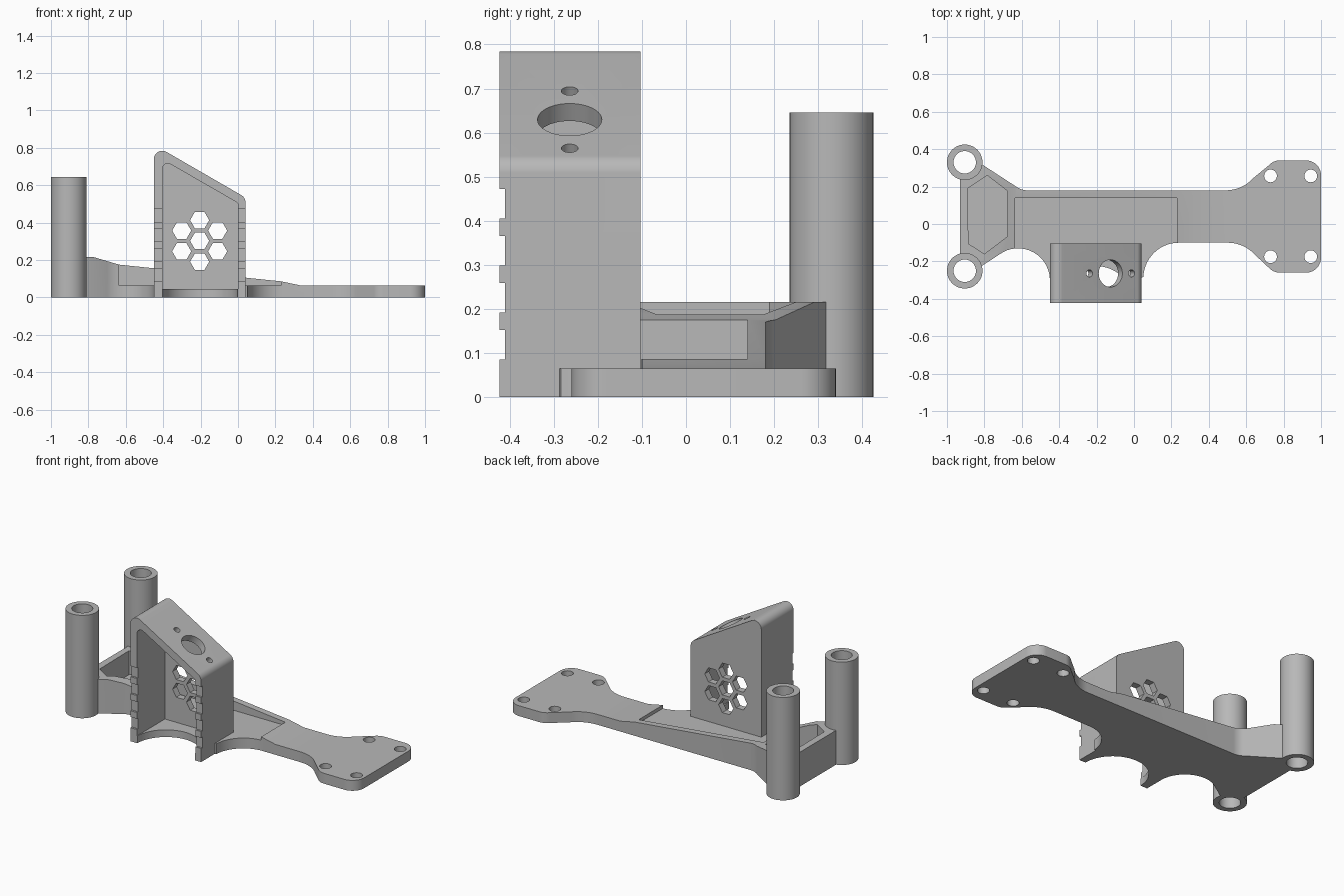
import bpy, bmesh
from math import sin, cos, radians
from mathutils import Matrix

if "Cube" in bpy.data.objects:
    bpy.data.objects.remove(bpy.data.objects["Cube"], do_unlink=True)

grey = bpy.data.materials.new("plain grey")
grey.use_nodes = True
colour = (0.48, 0.48, 0.48, 1)
grey.diffuse_color = colour
grey.node_tree.nodes["Principled BSDF"].inputs["Base Color"].default_value = colour


def arc(cx, cy, r, a0, a1, n=14):
    angles = [radians(a0 + (a1 - a0) * i / n) for i in range(n + 1)]
    return [(cx + r * cos(a), cy + r * sin(a)) for a in angles]


def prism(name, points, low, high, axis="Z"):
    """Extrude an outline along Z, or an XZ outline along Y."""
    bm = bmesh.new()
    place = (lambda p: (p[0], p[1], low)) if axis == "Z" else (lambda p: (p[0], low, p[1]))
    face = bm.faces.new([bm.verts.new(place(p)) for p in points])
    new = bmesh.ops.extrude_face_region(bm, geom=[face])["geom"]
    step = (0, 0, high - low) if axis == "Z" else (0, high - low, 0)
    bmesh.ops.translate(bm, vec=step, verts=[g for g in new if isinstance(g, bmesh.types.BMVert)])
    bmesh.ops.recalc_face_normals(bm, faces=bm.faces)
    mesh = bpy.data.meshes.new(name)
    bm.to_mesh(mesh)
    bm.free()
    obj = bpy.data.objects.new(name, mesh)
    bpy.context.collection.objects.link(obj)
    mesh.materials.append(grey)
    return obj


def box(x0, x1, y0, y1, z0, z1):
    return prism("cutter", [(x0, y0), (x1, y0), (x1, y1), (x0, y1)], z0, z1)


def disc(x, y, r, z0, z1, n=48, name="cutter"):
    return prism(name, arc(x, y, r, 0, 360, n)[:-1], z0, z1)


def combine(obj, cutter, operation="DIFFERENCE"):
    cutter.hide_render = True
    mod = obj.modifiers.new("cut", "BOOLEAN")
    mod.operation, mod.object, mod.solver = operation, cutter, "EXACT"
    bpy.context.view_layer.objects.active = obj
    bpy.ops.object.modifier_apply(modifier=mod.name)
    bpy.data.objects.remove(cutter, do_unlink=True)


def finish(obj):
    bpy.ops.object.select_all(action="DESELECT")
    obj.select_set(True)
    bpy.context.view_layer.objects.active = obj
    bpy.ops.object.shade_smooth_by_angle(angle=radians(28))


POST_X, POST_YS = -0.905, (-0.25, 0.33)

# Base plate: curved outline, notched where the tower stands
outline = [(-0.93, 0.33), (-0.93, -0.25), (-0.83, -0.235)]
outline += arc(-0.62, -0.3, 0.17, 118, 3)
outline += [(-0.44, -0.29), (-0.44, -0.12), (0.03, -0.12), (0.03, -0.29)]
outline += arc(0.24, -0.29, 0.19, 178, 90)
outline += arc(0.5, -0.3, 0.2, 90, 42)
outline += arc(0.78, -0.18, 0.08, 222, 270)
outline += arc(0.92, -0.18, 0.08, 270, 360)
outline += arc(0.92, 0.26, 0.08, 0, 90)
outline += arc(0.78, 0.26, 0.08, 90, 138)
outline += arc(0.49, 0.38, 0.2, 318, 270)
outline += arc(-0.57, 0.28, 0.1, 270, 234, 8)
outline += [(-0.83, 0.33)]
base = prism("base_plate", outline, 0, 0.3)

# Sloping top of the plate
slope = [(-1.1, -0.1), (1.1, -0.1), (1.1, 0.065), (0.33, 0.065), (0.23, 0.086),
         (-0.635, 0.175), (-0.77, 0.215), (-1.1, 0.215)]
combine(base, prism("cutter", slope, -1, 1, "Y"), "INTERSECT")

# Long pocket open to the front, and the closed pocket between the posts
combine(base, box(-0.635, 0.23, -0.6, 0.14, 0.065, 0.4))
pocket = [(-0.89, 0.19), (-0.885, -0.105), (-0.8, -0.16), (-0.675, -0.065),
          (-0.675, 0.175), (-0.785, 0.26)]
combine(base, prism("cutter", pocket, 0.065, 0.4))

# Screw holes and post bores
for x in (0.73, 0.945):
    for y in (-0.175, 0.257):
        combine(base, disc(x, y, 0.034, -0.1, 0.3, 28))
for y in POST_YS:
    combine(base, disc(POST_X, y, 0.06, -0.1, 0.4))
finish(base)

# Hollow posts
for name, y in zip(("front_post", "back_post"), POST_YS):
    post = disc(POST_X, y, 0.095, 0, 0.645, name=name)
    combine(post, disc(POST_X, y, 0.06, -0.1, 0.8))
    finish(post)

# Tower shell with slanted roof
shell = [(0.04, 0), (-0.45, 0)] + arc(-0.405, 0.739, 0.045, 180, 60) + arc(-0.005, 0.508, 0.045, 60, 0)
tower = prism("sensor_tower", shell, -0.423, -0.103, "Y")
inside = [(0, 0.045), (-0.405, 0.045)] + arc(-0.375, 0.686, 0.03, 180, 60) + arc(-0.015, 0.496, 0.015, 60, 0, 5)
combine(tower, prism("cutter", inside, -0.6, -0.145, "Y"))

# Rounded cut in the tower floor
combine(tower, disc(-0.2025, -0.425, 0.2, -0.1, 0.1, 64))

# Notches down the front edges of the side walls
for i in range(4):
    z = 0.085 + 0.1065 * i
    combine(tower, box(-0.6, 0.2, -0.6, -0.411, z, z + 0.067))

# Honeycomb vent in the back wall
vents = [(0, 0)] + arc(0, 0, 0.111, 30, 330, 5)
for dx, dz in vents:
    hexagon = arc(-0.205 + dx, 0.302 + dz, 0.051, 0, 360, 6)[:-1]
    combine(tower, prism("cutter", hexagon, -0.2, 0.1, "Y"))

# Round opening and two screw holes through the roof
for shift, r in ((0, 0.073), (-0.13, 0.019), (0.13, 0.019)):
    hole = disc(shift, 0, r, -0.1, 0.1, 40)
    hole.data.transform(Matrix.Translation((-0.125, -0.264, 0.63)) @ Matrix.Rotation(radians(30), 4, "Y"))
    combine(tower, hole)
finish(tower)
